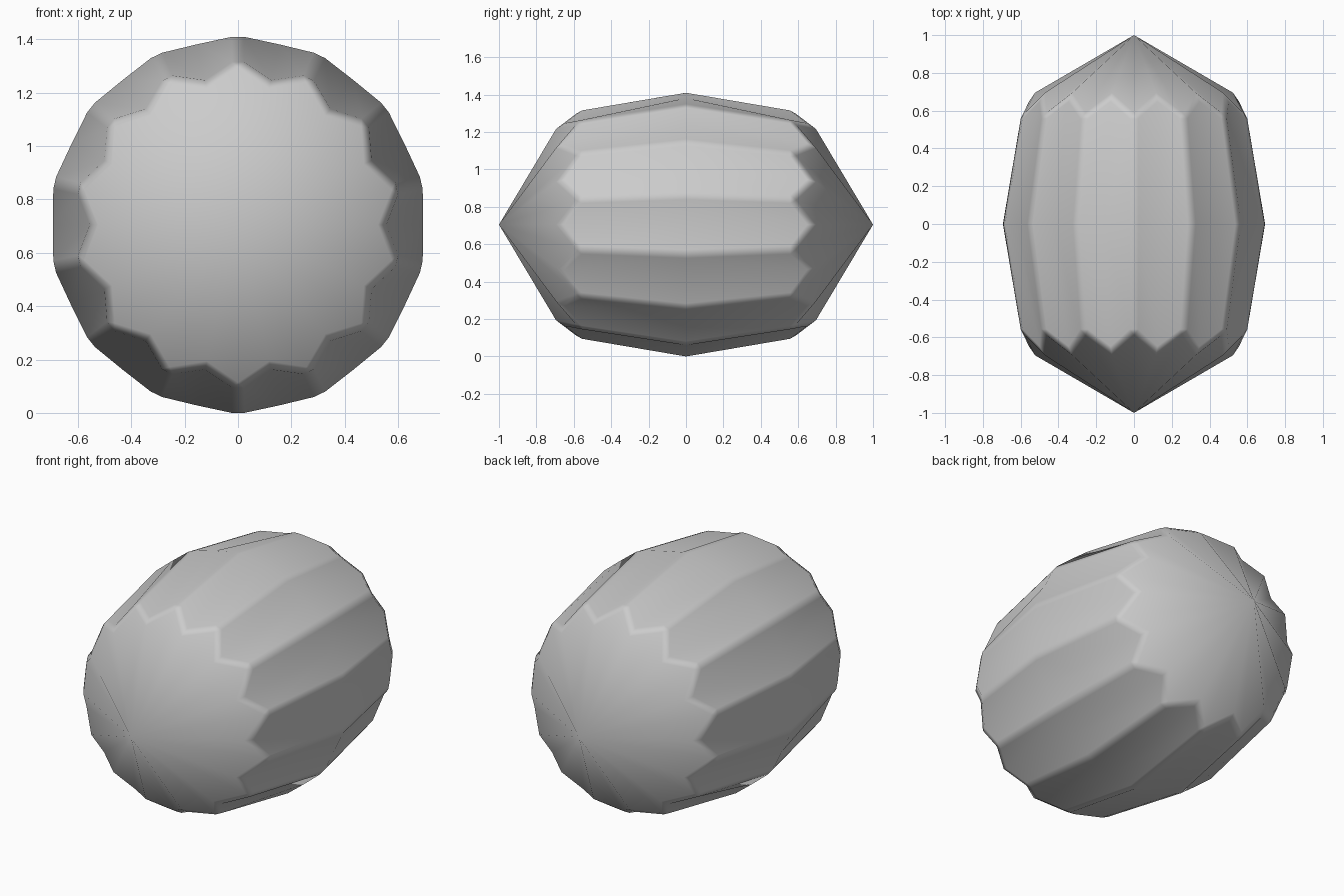
import bpy, bmesh, math

if "Cube" in bpy.data.objects:
    bpy.data.objects.remove(bpy.data.objects["Cube"])

SIDES = 14          # flat panels around the barrel
N = SIDES * 2       # alternating ridge / panel-centre columns

bm = bmesh.new()

def ring(y_ridge, r_ridge, y_mid, r_mid):
    """Ring around the y axis, alternating ridge and panel-centre points."""
    verts = []
    for i in range(N):
        y, r = (y_ridge, r_ridge) if i % 2 == 0 else (y_mid, r_mid)
        a = 2 * math.pi * i / N
        verts.append(bm.verts.new((r * math.sin(a), y, r * math.cos(a))))
    return verts

# Barrel: widest ring in the middle, zigzag rim at each end
middle = ring(0, 0.713, 0, 0.694)
marked = []
for s in (-1, 1):
    rim = ring(s * 0.57, 0.62, s * 0.68, 0.55)
    tip = bm.verts.new((0, s, 0))
    for i in range(N):
        j = (i + 1) % N
        bm.faces.new((middle[i], middle[j], rim[j], rim[i]))
        bm.faces.new((rim[i], rim[j], tip))
        marked.append(bm.edges.get((rim[i], rim[j])))
        if i % 2 == 0:
            marked.append(bm.edges.get((middle[i], rim[i])))
bmesh.ops.recalc_face_normals(bm, faces=bm.faces)

# Soft edges along the ridges and the zigzag rims
bmesh.ops.bevel(bm, geom=marked, offset=0.025, segments=1, profile=0.5,
                affect='EDGES', clamp_overlap=True)

# Stand it on the ground
low = min(v.co.z for v in bm.verts)
bmesh.ops.translate(bm, verts=bm.verts, vec=(0, 0, -low))
for f in bm.faces:
    f.smooth = True

mesh = bpy.data.meshes.new("faceted_barrel")
bm.to_mesh(mesh)
bm.free()
barrel = bpy.data.objects.new("faceted_barrel", mesh)
bpy.context.collection.objects.link(barrel)

# Keep the panels flat in shading with narrow soft transitions
wn = barrel.modifiers.new("weighted_normals", 'WEIGHTED_NORMAL')
wn.weight = 60
